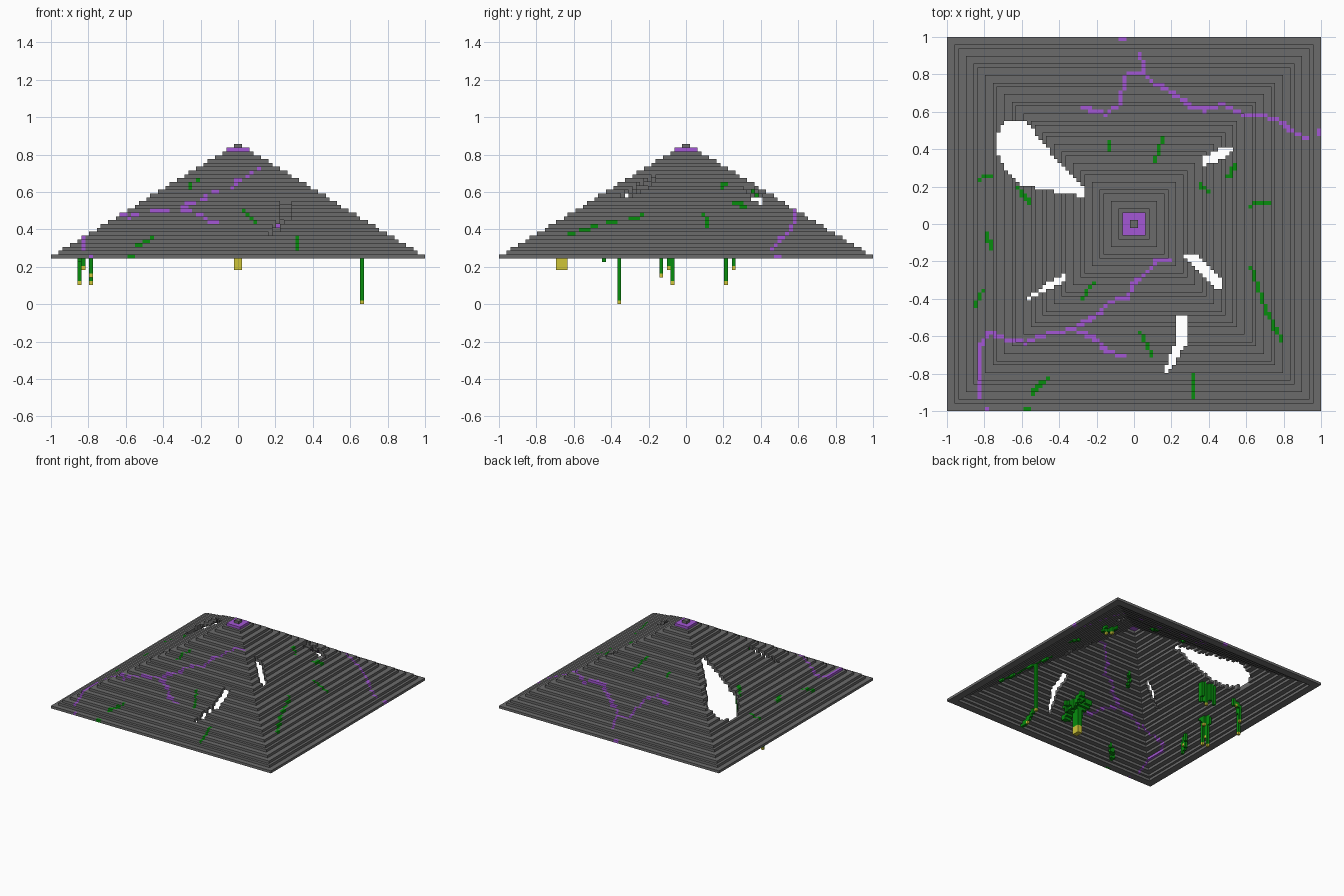
import bpy, bmesh, math

if "Cube" in bpy.data.objects:
    bpy.data.objects.remove(bpy.data.objects["Cube"])

V = 2 / 98          # cube size
BASE, LAYERS = 12, 30
GRID = {}           # (i, j, k) -> part name


def cell(v):
    return max(-49, min(48, math.floor(v / V)))


def columns(points):
    """Grid columns crossed by a polyline, in order."""
    out = []
    for (x0, y0), (x1, y1) in zip(points, points[1:]):
        n = max(2, int(math.hypot(x1 - x0, y1 - y0) / V * 1.6))
        for s in range(n + 1):
            c = (cell(x0 + (x1 - x0) * s / n), cell(y0 + (y1 - y0) * s / n))
            if c not in out:
                out.append(c)
    return out


def inside(x, y, poly):
    hit = False
    for (x0, y0), (x1, y1) in zip(poly, poly[1:] + poly[:1]):
        if (y0 > y) != (y1 > y) and x < x0 + (y - y0) / (y1 - y0) * (x1 - x0):
            hit = not hit
    return hit


# Broken openings, seen from above
HOLES = [
    [(-.70, .55), (-.57, .55), (-.50, .45), (-.42, .35), (-.27, .20), (-.27, .15), (-.38, .16),
     (-.55, .20), (-.63, .22), (-.70, .31), (-.735, .38), (-.735, .45)],
    [(-.59, -.41), (-.55, -.40), (-.37, -.31), (-.37, -.27), (-.42, -.285)],
    [(.27, -.16), (.32, -.16), (.40, -.22), (.47, -.30), (.47, -.35), (.42, -.33), (.32, -.22), (.27, -.19)],
    [(.23, -.49), (.28, -.49), (.285, -.65), (.24, -.70), (.19, -.79), (.16, -.79), (.21, -.66), (.23, -.58)],
    [(.36, .31), (.36, .35), (.46, .40), (.53, .42), (.53, .39), (.48, .35), (.42, .33)],
]

# Stepped hollow roof: one square ring per layer
half = [round(1 + k * 48 / (LAYERS - 1)) for k in range(LAYERS)]
for k, h in enumerate(half):
    inner = half[k - 1] - 1 if k > 1 else 0
    for i in range(-h, h):
        for j in range(-h, h):
            if max(i, -i - 1, j, -j - 1) < inner:
                continue
            if any(inside((i + .5) * V, (j + .5) * V, p) for p in HOLES):
                continue
            GRID[i, j, BASE + LAYERS - 1 - k] = "crack" if k == 1 else "roof"


def shell(c):
    return [k for k in range(BASE, BASE + LAYERS) if GRID.get((*c, k)) in ("roof", "crack", "vine")]


# Glowing cracks through the roof
CRACKS = [
    [(.19, -.19), (.12, -.20), (.05, -.28), (0, -.31), (-.03, -.40), (-.13, -.41), (-.18, -.47),
     (-.32, -.56), (-.5, -.6), (-.58, -.635), (-.7, -.61), (-.78, -.58), (-.82, -.65), (-.82, -.92)],
    [(-.32, -.56), (-.2, -.62), (-.14, -.69), (-.05, -.70)],
    [(-.28, .63), (-.23, .61), (-.15, .59), (-.08, .64), (-.04, .8), (.05, .81), (.1, .76), (.18, .72),
     (.3, .63), (.37, .61), (.47, .64), (.58, .59), (.7, .58), (.78, .55), (.87, .48), (.92, .46)],
    [(.06, .81), (.03, .91)],
    [(-.07, .99), (-.05, .99)], [(.99, .48), (.99, .50)], [(-.79, -.99), (-.785, -.99)],
]
for line in CRACKS:
    for c in columns(line):
        for k in shell(c):
            GRID[(*c, k)] = "crack"

# Vine patches: path and how many cubes they hang below the roof
VINES = [
    ([(-.82, .24), (-.76, .26)], 3), ([(-.62, .19), (-.56, .12)], 8),
    ([(-.78, -.06), (-.77, -.14)], 3), ([(-.85, -.43), (-.81, -.36)], 4),
    ([(-.14, .40), (-.14, .44)], 1), ([(.11, .34), (.15, .45)], 1),
    ([(.35, .21), (.39, .18)], 2), ([(.51, .25), (.54, .31)], 3),
    ([(.62, .10), (.72, .12)], 1), ([(.63, -.24), (.70, -.45), (.79, -.62)], 1),
    ([(.04, -.59), (.10, -.70)], 1), ([(.32, -.81), (.31, -.92)], 2),
    ([(-.55, -.90), (-.46, -.83)], 1), ([(-.58, -.99), (-.56, -.99)], 0),
    ([(-.27, -.39), (-.22, -.32)], 1),
]
for line, drop in VINES:
    cols = columns(line)
    for n, c in enumerate(cols):
        ks = shell(c)
        if not ks:
            continue
        for k in ks:
            GRID[(*c, k)] = "vine"
        length = drop - n % 3 if drop > 2 else drop
        for d in range(1, length + 1):
            GRID.setdefault((*c, max(BASE, min(ks) - d)), "vine")
        if drop > 1 and n == len(cols) // 2:
            GRID[(*c, max(BASE, min(ks) - length - 1))] = "bud"

# Long hanging vines: x, y, bottom height in cubes
for x, y, low in [(.66, -.36, 0), (-.785, -.08, 5), (-.785, -.13, 7), (-.85, .21, 5),
                  (-.83, .26, 9), (-.85, -.43, 11), (-.79, -.10, 9)]:
    c = (cell(x), cell(y))
    for k in range(low, min(shell(c) or [BASE + 5])):
        GRID[(*c, k)] = "bud" if k == low and low != 11 else "vine"

# Large root hanging from the front slope, with a leafy cluster around it
ci, cj = 0, cell(-.66)
for i in (-1, 0):
    for j in (cj - 1, cj, cj + 1):
        for k in range(9, min(shell((i, j)))):
            GRID[i, j, k] = "bud" if k < 12 else "vine"
for i in range(-6, 7):
    for j in range(cj - 6, cj + 7):
        ang = math.atan2(j - cj, i)
        if math.hypot(i, j - cj) < 4.2 + 1.6 * math.cos(5 * ang):
            low = min(shell((i, j)) or [24])
            for d in (1, 2):
                GRID.setdefault((i, j, low - d), "vine")

# Turn the cubes of each part into a mesh of its outer faces
SIDES = {
    (1, 0, 0): [(1, 0, 0), (1, 1, 0), (1, 1, 1), (1, 0, 1)],
    (-1, 0, 0): [(0, 0, 0), (0, 0, 1), (0, 1, 1), (0, 1, 0)],
    (0, 1, 0): [(0, 1, 0), (0, 1, 1), (1, 1, 1), (1, 1, 0)],
    (0, -1, 0): [(0, 0, 0), (1, 0, 0), (1, 0, 1), (0, 0, 1)],
    (0, 0, 1): [(0, 0, 1), (1, 0, 1), (1, 1, 1), (0, 1, 1)],
    (0, 0, -1): [(0, 0, 0), (0, 1, 0), (1, 1, 0), (1, 0, 0)],
}


def build(part, label, mat_name, color):
    bm, verts = bmesh.new(), {}

    def vert(p):
        if p not in verts:
            verts[p] = bm.verts.new([a * V for a in p])
        return verts[p]

    for (i, j, k), kind in GRID.items():
        if kind != part:
            continue
        for (a, b, c), quad in SIDES.items():
            if (i + a, j + b, k + c) not in GRID:
                bm.faces.new([vert((i + p, j + q, k + r)) for p, q, r in quad])
    mesh = bpy.data.meshes.new(label)
    bm.to_mesh(mesh)
    bm.free()
    mat = bpy.data.materials.new(mat_name)
    mat.diffuse_color = (*color, 1)
    mat.use_nodes = True
    mat.node_tree.nodes["Principled BSDF"].inputs["Base Color"].default_value = mat.diffuse_color
    mesh.materials.append(mat)
    bpy.context.collection.objects.link(bpy.data.objects.new(label, mesh))


build("roof", "stepped_roof", "dark grey stone", (.145, .145, .145))
build("crack", "glowing_cracks", "purple", (.37, .095, .66))
build("vine", "hanging_vines", "leaf green", (.002, .27, .004))
build("bud", "vine_buds", "yellow", (.62, .56, .04))
